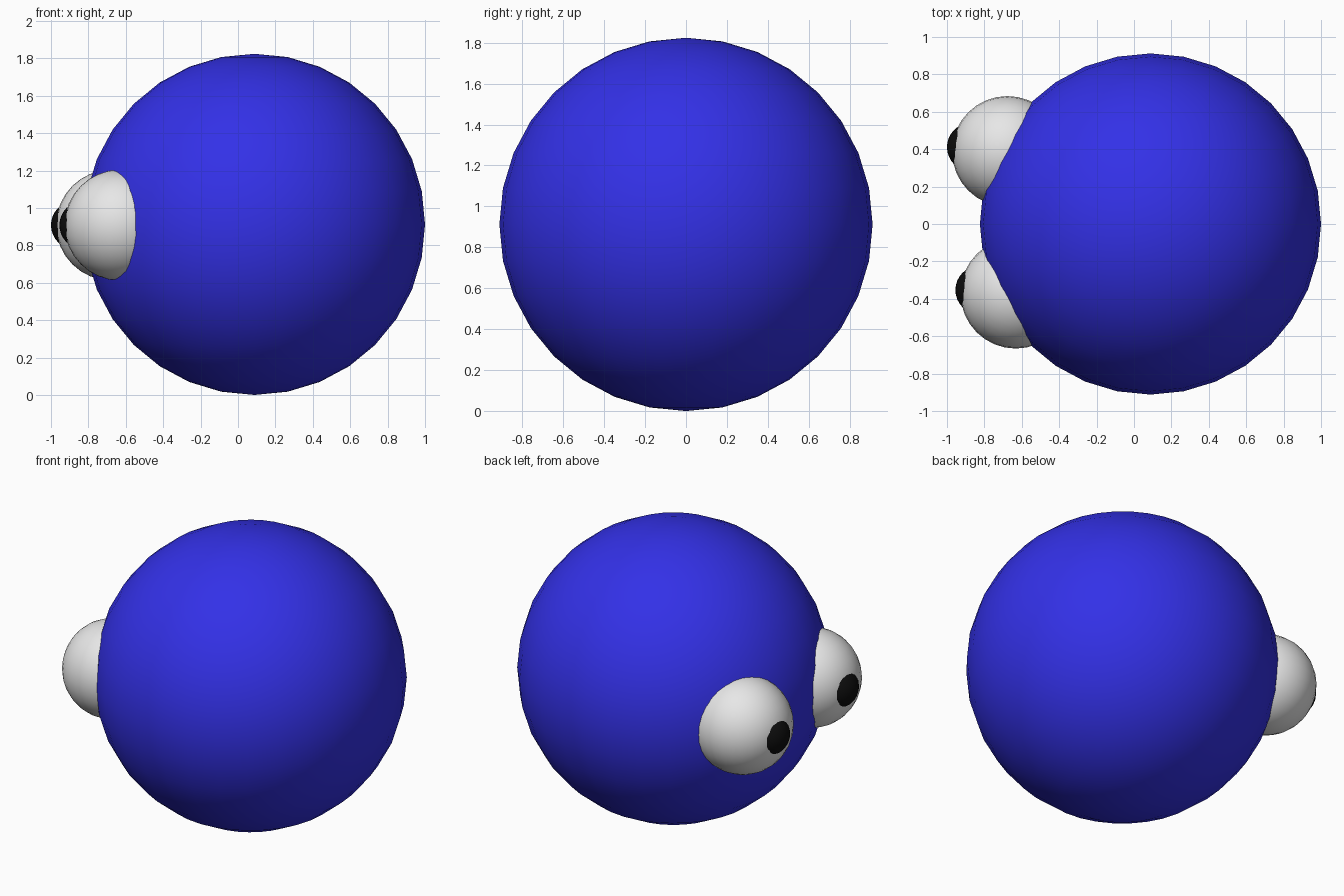
import bpy

cube = bpy.data.objects.get("Cube")
if cube:
    bpy.data.objects.remove(cube, do_unlink=True)


def make_material(name, colour):
    mat = bpy.data.materials.new(name)
    mat.use_nodes = True
    mat.diffuse_color = (*colour, 1)
    mat.node_tree.nodes["Principled BSDF"].inputs["Base Color"].default_value = (*colour, 1)
    return mat


def ball(name, radius, centre, mat):
    bpy.ops.mesh.primitive_uv_sphere_add(segments=32, ring_count=16,
                                         radius=radius, location=centre)
    obj = bpy.context.object
    obj.name = name
    obj.data.materials.append(mat)
    bpy.ops.object.shade_smooth()
    return obj


blue = make_material("blue", (0.033, 0.03, 0.8))
white = make_material("white", (0.8, 0.8, 0.8))
black = make_material("black", (0.004, 0.004, 0.004))

# Round body
ball("body", 0.912, (0.088, 0, 0.912), blue)

# Bulging eyes, each with a small pupil ball pushing through its surface
EYE_Z = 0.908
for side, eye_x, eye_y, pupil_y in (("right", -0.632, -0.37, -0.353),
                                    ("left", -0.677, 0.388, 0.411)):
    ball(side + "_eye", 0.296, (eye_x, eye_y, EYE_Z), white)
    ball(side + "_pupil", 0.13, (eye_x - 0.193, pupil_y, EYE_Z), black)
